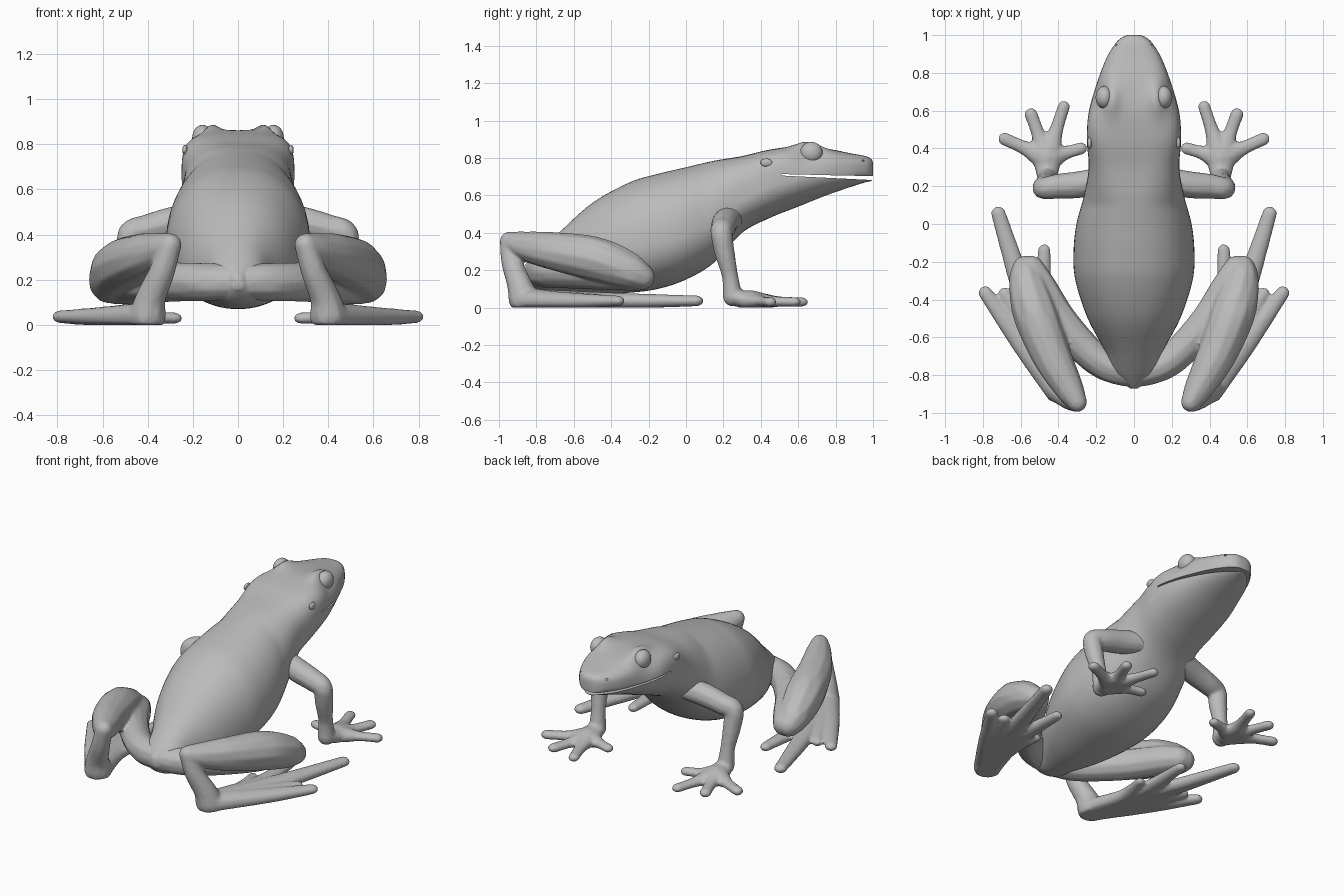
import bpy, bmesh, math
from mathutils import Matrix

if "Cube" in bpy.data.objects:
    bpy.data.objects.remove(bpy.data.objects["Cube"], do_unlink=True)

grey = bpy.data.materials.new("plain_grey")
grey.use_nodes = True
colour = (0.5, 0.5, 0.5, 1)
grey.diffuse_color = colour
grey.node_tree.nodes["Principled BSDF"].inputs["Base Color"].default_value = colour


def spline(rows, steps):
    """Smooth interpolation through rows of numbers."""
    result = []
    last = len(rows) - 1
    for i in range(last):
        a, b, c, d = (rows[max(i - 1, 0)], rows[i], rows[i + 1], rows[min(i + 2, last)])
        for s in range(steps):
            t = s / steps
            result.append([q + t * (r - p) / 2
                           + t * t * (p - 2.5 * q + 2 * r - u / 2)
                           + t ** 3 * (1.5 * (q - r) + (u - p) / 2)
                           for p, q, r, u in zip(a, b, c, d)])
    result.append(list(rows[-1]))
    return result


def ramp(value, start, end):
    return min(max((value - start) / (end - start), 0), 1)


def bell(value, centre, spread):
    return math.exp(-((value - centre) / spread) ** 2)


def make_object(name, bm):
    bmesh.ops.recalc_face_normals(bm, faces=bm.faces)
    mesh = bpy.data.meshes.new(name)
    bm.to_mesh(mesh)
    bm.free()
    mesh.materials.append(grey)
    obj = bpy.data.objects.new(name, mesh)
    bpy.context.collection.objects.link(obj)
    return obj


def bake(obj):
    """Apply all modifiers of an object."""
    graph = bpy.context.evaluated_depsgraph_get()
    mesh = bpy.data.meshes.new_from_object(obj.evaluated_get(graph))
    obj.modifiers.clear()
    obj.data = mesh
    mesh.materials.clear()
    mesh.materials.append(grey)


def smooth(obj):
    bpy.ops.object.select_all(action="DESELECT")
    obj.select_set(True)
    bpy.context.view_layer.objects.active = obj
    bpy.ops.object.shade_smooth_by_angle(angle=math.radians(45))


def ball(bm, place, size, detail=2):
    matrix = Matrix.Translation(place) @ Matrix.Diagonal((*size, 1))
    return bmesh.ops.create_icosphere(bm, subdivisions=detail, radius=1, matrix=matrix)["verts"]


def limb(name, paths, side):
    """Fuse swept, tapering paths of (x, y, z, radius) into one soft skin."""
    bm = bmesh.new()
    for path, flat in paths:
        steps = 30 if len(path) < 4 else 12
        for x, y, z, r in spline(path, steps):
            for v in ball(bm, (side * x, y, z), (r, r, r * flat)):
                v.co.z = max(v.co.z, 0)
    obj = make_object(name, bm)
    remesh = obj.modifiers.new("skin", "REMESH")
    remesh.mode = "VOXEL"
    remesh.voxel_size = 0.009
    soften = obj.modifiers.new("soften", "SMOOTH")
    soften.factor = 0.5
    soften.iterations = 6
    bake(obj)
    smooth(obj)


# Body and head: y, underside, back, half width
sections = [
    (-.87, .16, .22, .02), (-.8, .1, .29, .11), (-.68, .08, .4, .15),
    (-.5, .07, .56, .245), (-.3, .08, .67, .31), (-.15, .1, .715, .32),
    (0, .15, .75, .305), (.15, .24, .785, .265), (.3, .4, .81, .24),
    (.45, .48, .845, .25), (.6, .54, .862, .238), (.75, .6, .85, .195),
    (.88, .645, .825, .145), (.96, .67, .81, .095), (.99, .677, .795, .06), (1, .69, .775, .035)]
bm = bmesh.new()
rings = []
count = 64
for y, low, high, width in spline(sections, 6):
    headness = ramp(y, 0.1, 0.45)
    middle = low + (0.4 + 0.08 * headness) * (high - low)
    boxy = 2.2 + 1.5 * headness - 0.6 * ramp(y, 0.5, 0.65)
    ring = []
    for k in range(count):
        angle = math.tau * k / count
        c, s = math.cos(angle), math.sin(angle)
        power = 2 / boxy if s > 0 else 0.95
        x = math.copysign(abs(c) ** power, c) * width
        z = middle + math.copysign(abs(s) ** power, s) * ((high - middle) if s > 0 else (middle - low))
        # Brow swellings with hollows for the eyes beside them
        if s > 0:
            near_eye = bell(y, 0.66, 0.08)
            x *= 1 - 0.16 * near_eye * ramp(z, 0.73, 0.82)
            z += 0.045 * s * near_eye * bell(abs(x), 0.125, 0.045)
        ring.append(bm.verts.new((x, y, z)))
    rings.append(ring)
for a, b in zip(rings, rings[1:]):
    for k in range(count):
        n = (k + 1) % count
        bm.faces.new((a[k], a[n], b[n], b[k]))
bm.faces.new(rings[0])
bm.faces.new(rings[-1])
body = make_object("body", bm)

# Mouth slit and nostrils cut into the head
bm = bmesh.new()
slit = [(.51, .706), (1.1, .677), (1.1, .701), (.8, .707), (.51, .714)]
face = bm.faces.new([bm.verts.new((-0.4, y, z)) for y, z in slit])
wide = bmesh.ops.extrude_face_region(bm, geom=[face])["geom"]
bmesh.ops.translate(bm, vec=(0.8, 0, 0), verts=[g for g in wide if isinstance(g, bmesh.types.BMVert)])
for side in (1, -1):
    ball(bm, (side * 0.09, 0.945, 0.785), (.01, .009, .006))
cutter = make_object("mouth_cutter", bm)
cutter.hide_render = True
cut = body.modifiers.new("mouth", "BOOLEAN")
cut.operation = "DIFFERENCE"
cut.solver = "EXACT"
cut.object = cutter
bake(body)
bpy.data.objects.remove(cutter, do_unlink=True)
smooth(body)

# Limb paths for the left side
wrist = (.46, .25, .058, .054)
palm = (.46, .35, .035, .078)
arm = [(.15, .24, .48, .07), (.28, .21, .455, .073), (.4, .2, .425, .067), (.475, .19, .4, .06),
       (.475, .205, .3, .056), (.465, .235, .17, .045), wrist]
fingers = [(.685, .45, .03, .036), (.545, .58, .03, .036), (.372, .62, .03, .034), (.28, .4, .03, .034)]

hip_to_knee = [(0, -.79, .19, .078), (.13, -.755, .19, .085), (.25, -.67, .19, .088),
               (.4, -.5, .19, .095), (.5, -.33, .18, .09), (.545, -.24, .165, .075)]
ankle = (.3, -.945, .355, .052)
knee_to_ankle = [(.575, -.235, .165, .07), (.565, -.32, .205, .1), (.52, -.48, .26, .12),
                 (.435, -.7, .3, .105), (.35, -.86, .328, .08), ankle]
heel = (.4, -.865, .04, .085)
shank = [ankle, (.335, -.93, .24, .058), (.385, -.89, .12, .068), heel]
# Each toe: middle point, tip
toes = [((.59, -.63, .035, .063), (.787, -.365, .036, .038)),
        ((.56, -.58, .035, .063), (.685, -.37, .036, .035)),
        ((.56, -.44, .035, .065), (.718, .055, .036, .04)),
        ((.48, -.52, .035, .06), (.475, -.14, .035, .035)),
        ((.44, -.62, .035, .055), (.4, -.42, .035, .03))]

for side, word in ((1, "left"), (-1, "right")):
    # Front leg with a four-fingered hand
    front = [(arm, 1), ([wrist, palm], 0.7)]
    for tip in fingers:
        knuckle = [(p + t) / 2 for p, t in zip(palm, tip)]
        knuckle[3] = 0.04
        front.append(([palm, knuckle, tip], 0.75))
    limb(word + "_front_leg", front, side)

    # Folded hind leg with a long flat foot
    hind = [(hip_to_knee, 1), (knee_to_ankle, 1), (shank, 1)]
    hind += [([heel, middle, tip], 0.75) for middle, tip in toes]
    limb(word + "_hind_leg", hind, side)

    # Eye
    bm = bmesh.new()
    ball(bm, (side * 0.157, 0.67, 0.828), (.046, .06, .058), 4)
    smooth(make_object(word + "_eye", bm))

    # Low ear swelling
    bm = bmesh.new()
    ball(bm, (side * 0.235, 0.43, 0.775), (.012, .032, .022), 3)
    smooth(make_object(word + "_ear", bm))
